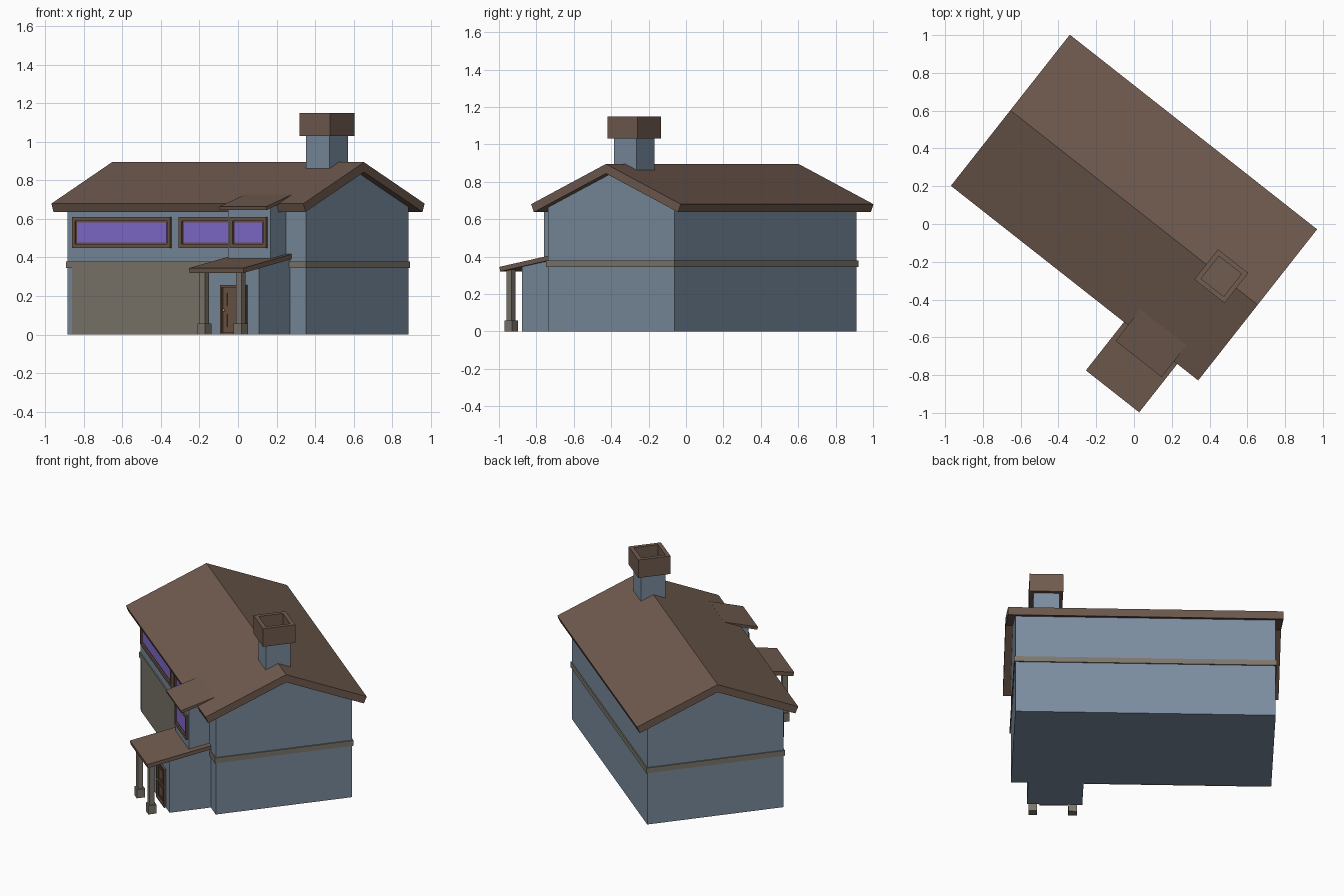
import bpy, bmesh, math
from mathutils import Matrix, Vector

if "Cube" in bpy.data.objects:
    bpy.data.objects.remove(bpy.data.objects["Cube"])

# House frame: u runs along the ridge, v from front to back; turned in plan
PLACE = Matrix.Translation((0, 0.087, 0)) @ Matrix.Rotation(math.radians(-38.2), 4, 'Z')


def material(name, r, g, b):
    m = bpy.data.materials.new(name)
    m.diffuse_color = [(c / 255) ** 2.2 for c in (r, g, b)] + [1]
    m.use_nodes = True
    m.node_tree.nodes["Principled BSDF"].inputs["Base Color"].default_value = m.diffuse_color
    return m


WALL = material("blue_grey_wall", 122, 140, 158)
ROOF = material("brown_roof", 112, 92, 80)
TRIM = material("brown_trim", 108, 86, 72)
STONE = material("stone", 124, 118, 108)
GLASS = material("purple_glass", 130, 108, 205)
GOLD = material("gold", 215, 175, 50)


def finish(name, bm, mat):
    bmesh.ops.recalc_face_normals(bm, faces=bm.faces)
    me = bpy.data.meshes.new(name)
    bm.to_mesh(me)
    bm.free()
    me.transform(PLACE)
    me.materials.append(mat)
    ob = bpy.data.objects.new(name, me)
    bpy.context.collection.objects.link(ob)
    return ob


def prism_mesh(profile, u0, u1):
    """Extrude a (v, z) profile from u0 to u1."""
    bm = bmesh.new()
    face = bm.faces.new([bm.verts.new((u0, v, z)) for v, z in profile])
    out = bmesh.ops.extrude_face_region(bm, geom=[face])
    verts = [g for g in out['geom'] if isinstance(g, bmesh.types.BMVert)]
    bmesh.ops.translate(bm, verts=verts, vec=(u1 - u0, 0, 0))
    bmesh.ops.recalc_face_normals(bm, faces=bm.faces)
    return bm


def rect(v0, v1, z0, z1):
    return [(v0, z0), (v1, z0), (v1, z1), (v0, z1)]


def prism(name, profile, u0, u1, mat):
    return finish(name, prism_mesh(profile, u0, u1), mat)


def box(name, u0, u1, v0, v1, z0, z1, mat):
    return prism(name, rect(v0, v1, z0, z1), u0, u1, mat)


def recessed(name, u0, u1, v0, v1, z0, z1, normal, rim, depth, mat):
    """Box whose face along normal is sunk inside a rim."""
    bm = prism_mesh(rect(v0, v1, z0, z1), u0, u1)
    n = Vector(normal)
    face = max(bm.faces, key=lambda f: f.normal.dot(n))
    bmesh.ops.inset_region(bm, faces=[face], thickness=rim)
    inner = bmesh.ops.extrude_face_region(bm, geom=[face])['geom']
    bmesh.ops.translate(bm, verts=[g for g in inner if isinstance(g, bmesh.types.BMVert)],
                        vec=-n * depth)
    if face.is_valid:
        bm.faces.remove(face)
    return finish(name, bm, mat)


def window(name, u0, u1, wall_v):
    z0, z1, rim = 0.45, 0.61, 0.028
    recessed(name + "_frame", u0, u1, wall_v - 0.014, wall_v + 0.005, z0, z1,
             (0, -1, 0), rim, 0.01, TRIM)
    box(name + "_glass", u0 + rim, u1 - rim, wall_v - 0.007, wall_v - 0.002,
        z0 + rim, z1 - rim, GLASS)


# Main walls with gables
prism("house_walls", [(-0.43, 0), (0.43, 0), (0.43, 0.663), (0, 0.844), (-0.43, 0.663)],
      -0.787, 0.787, WALL)

# Gabled roof slab with square-cut eaves
prism("main_roof", [(-0.509, 0.68), (0, 0.895), (0.509, 0.68),
                    (0.491, 0.637), (0, 0.844), (-0.491, 0.637)], -0.833, 0.833, ROOF)

# Band around the house and stone facing on the lower front
box("storey_band", -0.794, 0.794, -0.437, 0.437, 0.345, 0.38, STONE)
box("stone_facing", -0.756, 0.345, -0.435, -0.42, 0, 0.345, STONE)

# Entry below, bay above
prism("entry_walls", [(-0.69, 0), (-0.42, 0), (-0.42, 0.392), (-0.69, 0.345)],
      0.347, 0.682, WALL)
prism("bay_walls", [(-0.56, 0.355), (-0.40, 0.355), (-0.40, 0.708), (-0.56, 0.662)],
      0.375, 0.655, WALL)

# Sloped lean-to roofs
prism("porch_roof", [(-0.835, 0.345), (-0.43, 0.417), (-0.43, 0.392), (-0.831, 0.32)],
      0.333, 0.692, ROOF)
prism("bay_roof", [(-0.615, 0.664), (-0.402, 0.726), (-0.402, 0.708), (-0.611, 0.646)],
      0.36, 0.67, ROOF)

# Porch posts on plinths
for side, u in (("left", 0.402), ("right", 0.643)):
    v = -0.794
    box(f"{side}_post_base", u - 0.026, u + 0.026, v - 0.026, v + 0.026, 0, 0.058, STONE)
    box(f"{side}_post", u - 0.017, u + 0.017, v - 0.017, v + 0.017, 0.058, 0.333, STONE)

# Windows
window("long_window", -0.749, -0.10, -0.43)
window("middle_window", -0.043, 0.335, -0.43)
window("bay_window", 0.396, 0.637, -0.56)

# Door with frame and knob
recessed("door_frame", 0.434, 0.606, -0.702, -0.685, 0, 0.256, (0, -1, 0), 0.015, 0.01, TRIM)
for i, (z0, z1) in enumerate(((0.03, 0.115), (0.14, 0.225))):
    recessed(f"door_panel_{i + 1}", 0.468, 0.572, -0.698, -0.69, z0, z1,
             (0, -1, 0), 0.012, 0.004, TRIM)
knob = bmesh.new()
bmesh.ops.create_uvsphere(knob, u_segments=12, v_segments=8, radius=0.007,
                          matrix=Matrix.Translation((0.457, -0.702, 0.125)))
finish("door_knob", knob, GOLD)

# Chimney stack and hollow cap
U, S, C = 0.588, 0.078, 0.1015
box("chimney_stack", U - S, U + S, -S, S, 0.70, 1.035, WALL)
recessed("chimney_cap", U - C, U + C, -C, C, 1.03, 1.15, (0, 0, 1), 0.036, 0.08, ROOF)
